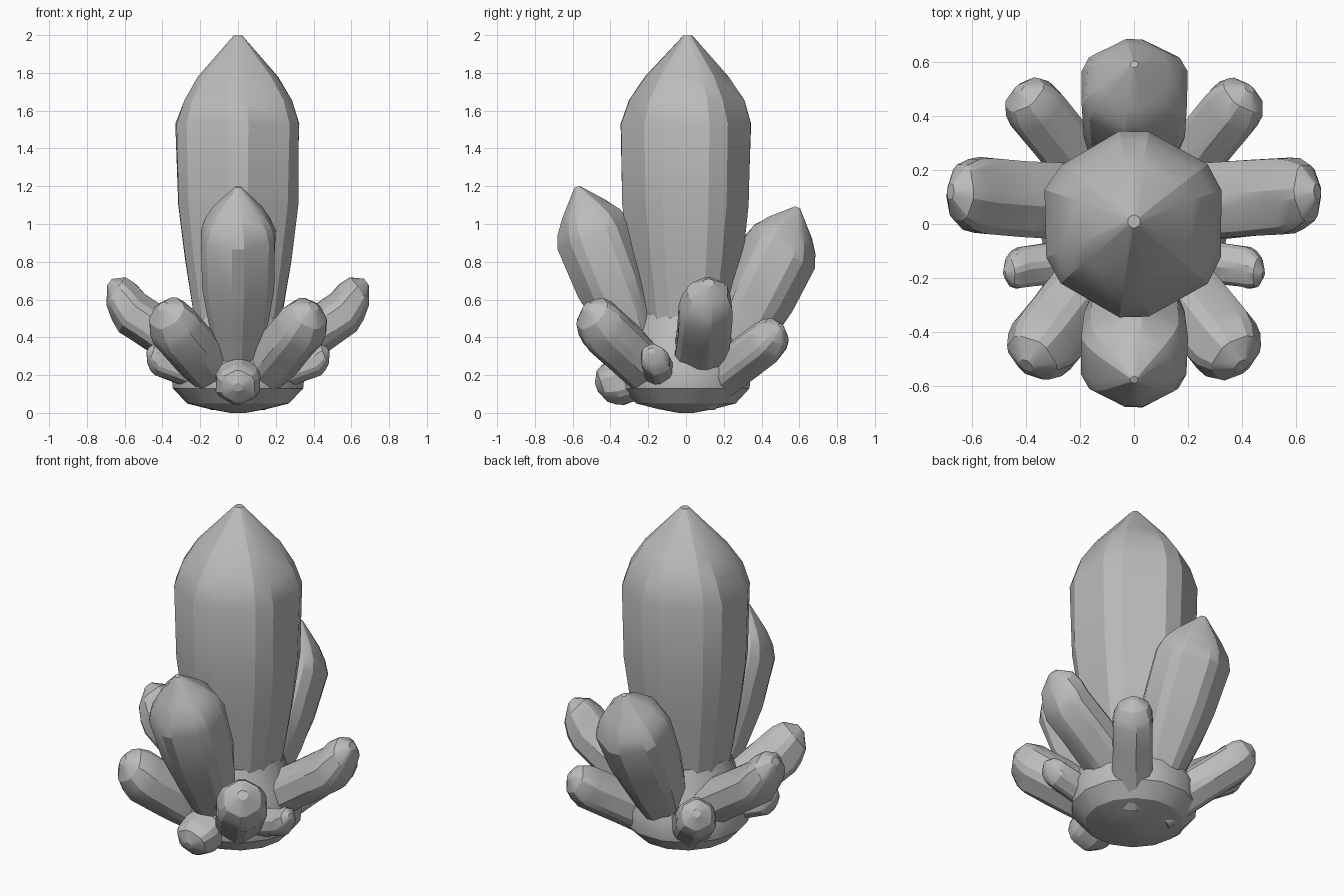
import bpy, bmesh, math, random
from mathutils import Vector

random.seed(4)
if "Cube" in bpy.data.objects:
    bpy.data.objects.remove(bpy.data.objects["Cube"])

GREY = (0.5, 0.5, 0.5, 1.0)
stone = bpy.data.materials.new("grey stone")
stone.use_nodes = True
stone.diffuse_color = GREY
stone.node_tree.nodes["Principled BSDF"].inputs["Base Color"].default_value = GREY

# Tip outlines: distance from shoulder to tip, share of the full radius
POINTED = [(0.26, 0.88), (0.52, 0.64), (0.97, 0.07)]
BLUNT = [(0.35, 0.94), (0.7, 0.74), (1.0, 0.2)]


def finish(name, bm, angle):
    bmesh.ops.recalc_face_normals(bm, faces=bm.faces)
    mesh = bpy.data.meshes.new(name)
    bm.to_mesh(mesh)
    bm.free()
    mesh.materials.append(stone)
    obj = bpy.data.objects.new(name, mesh)
    bpy.context.collection.objects.link(obj)
    bpy.ops.object.select_all(action='DESELECT')
    obj.select_set(True)
    bpy.context.view_layer.objects.active = obj
    bpy.ops.object.shade_smooth_by_angle(angle=math.radians(angle))


def loft(bm, rings):
    """Skin closed rings of points and cap both ends."""
    loops = [[bm.verts.new(p) for p in ring] for ring in rings]
    for a, b in zip(loops, loops[1:]):
        for i in range(len(a)):
            j = (i + 1) % len(a)
            bm.faces.new((a[i], a[j], b[j], b[i]))
    bm.faces.new(loops[0])
    bm.faces.new(loops[-1])


def crystal(name, base, shoulder, tip, radius, flat=1.0, root=0.5, end=POINTED, rough=0.025):
    """Six-sided crystal with softened corners, widening up to its shoulder."""
    base, shoulder, tip = Vector(base), Vector(shoulder), Vector(tip)
    axis = (shoulder - base).normalized()
    side = axis.cross(Vector((0, 0, 1)))
    side = side.normalized() if side.length > 0.01 else Vector((1, 0, 0))
    up = side.cross(axis)
    stations = [(base.lerp(shoulder, u), root + (1 - root) * g)
                for u, g in ((0, 0), (0.25, 0.36), (0.5, 0.72), (0.7, 0.93), (1, 1))]
    stations += [(shoulder.lerp(tip, u), r) for u, r in end]
    rings = []
    for centre, share in stations:
        ring = []
        for corner in range(6):
            for soft in (-9, 9):
                a = math.radians(30 + 60 * corner + soft)
                r = radius * share * (1 + random.uniform(-rough, rough))
                ring.append(centre + side * r * math.cos(a) + up * r * flat * math.sin(a))
        rings.append(ring)
    bm = bmesh.new()
    loft(bm, rings)
    finish(name, bm, 24)


# Upright crystals on the centre line
crystal("main_crystal", (0, 0, 0.1), (0, 0, 1.53), (0, 0.01, 2.012), 0.35, rough=0.016)
crystal("front_crystal", (0, -0.15, 0.08), (0, -0.49, 0.94), (0, -0.58, 1.205), 0.21, 0.97, 0.35)
crystal("back_crystal", (0, 0.12, 0.08), (0, 0.5, 0.855), (0, 0.595, 1.095), 0.212, 0.96, 0.4)

# Low stub sloping down at the front
crystal("front_stub", (0, -0.1, 0.25), (0, -0.37, 0.155), (0, -0.475, 0.135), 0.125, 0.95, 1.1, BLUNT)

# Slanted crystals in mirrored pairs
for s, word in ((1, "left"), (-1, "right")):
    crystal(word + "_side_crystal", (s * 0.1, 0.07, 0.22), (s * 0.56, 0.105, 0.53),
            (s * 0.68, 0.12, 0.69), 0.149, 0.82, 1.05, BLUNT)
    crystal(word + "_front_crystal", (s * 0.09, -0.13, 0.16), (s * 0.325, -0.43, 0.44),
            (s * 0.4, -0.525, 0.565), 0.145, 0.97, 0.9, BLUNT)
    crystal(word + "_back_crystal", (s * 0.09, 0.09, 0.12), (s * 0.36, 0.42, 0.37),
            (s * 0.425, 0.505, 0.455), 0.116, 1.0, 1.05, BLUNT)
    crystal(word + "_small_crystal", (s * 0.1, -0.12, 0.16), (s * 0.415, -0.16, 0.27),
            (s * 0.48, -0.185, 0.33), 0.08, 0.95, 1.2, BLUNT)

# Rounded root that fills the gaps between the crystals
bm = bmesh.new()
rings = []
for z, r in ((0.0, 0.04), (0.02, 0.15), (0.05, 0.27), (0.13, 0.345),
             (0.23, 0.355), (0.36, 0.3), (0.52, 0.24)):
    rings.append([Vector((r * math.cos(a), r * math.sin(a), z))
                  for a in (math.tau * i / 14 for i in range(14))])
loft(bm, rings)
finish("root_base", bm, 30)
